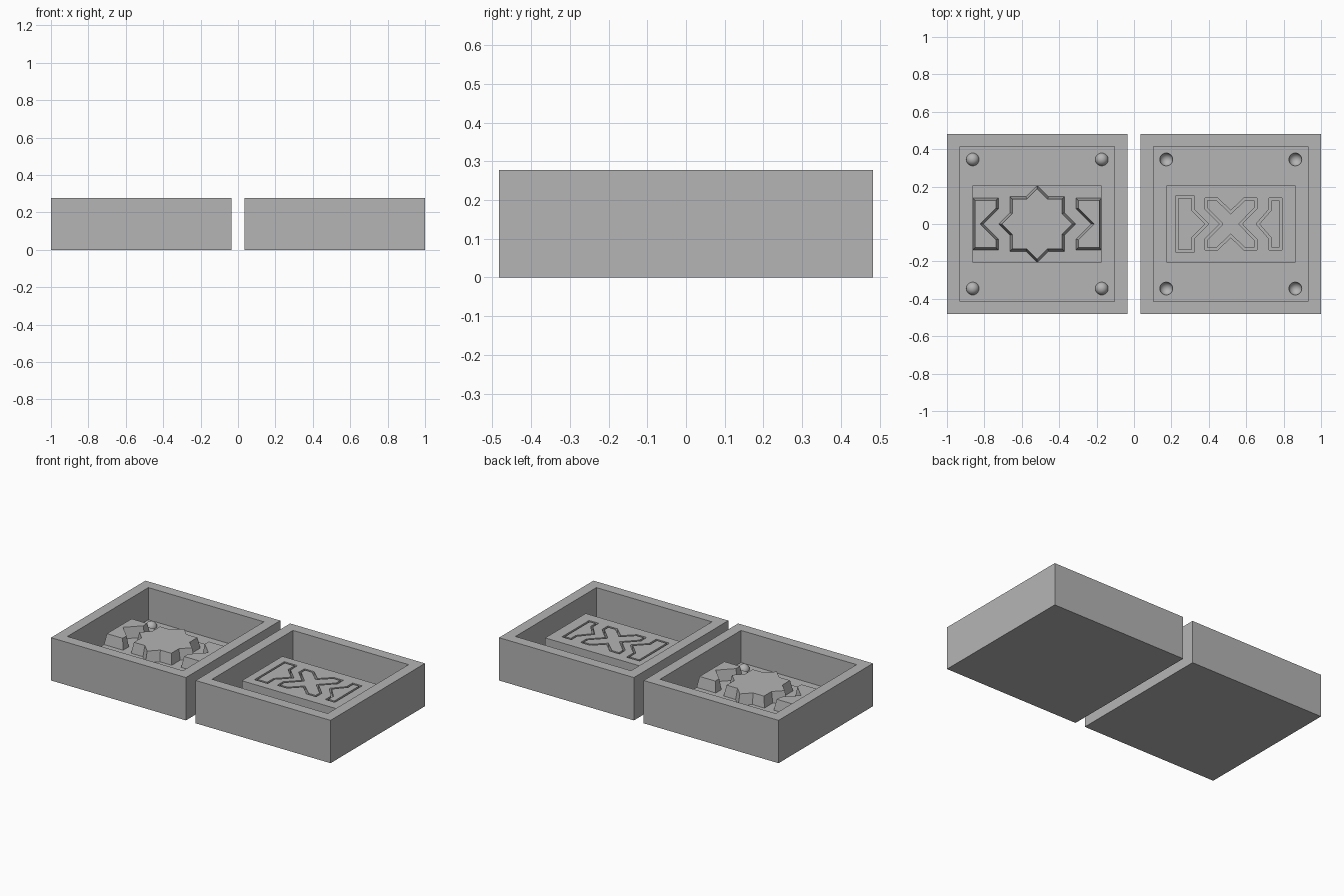
import bpy, bmesh, math
from mathutils import Vector

if "Cube" in bpy.data.objects:
    bpy.data.objects.remove(bpy.data.objects["Cube"])

U = 0.069            # wall thickness, the basic unit
CX = 0.5175          # tray centre distance from the middle
HX, HY, H = 0.4825, 0.4825, 0.277
GAP = 0.013          # line width of the pattern

grey = bpy.data.materials.new("grey plastic")
grey.diffuse_color = (0.46, 0.46, 0.46, 1)
grey.use_nodes = True
grey.node_tree.nodes["Principled BSDF"].inputs["Base Color"].default_value = grey.diffuse_color


def finish(name, bm):
    bmesh.ops.recalc_face_normals(bm, faces=bm.faces[:])
    me = bpy.data.meshes.new(name)
    bm.to_mesh(me)
    bm.free()
    me.materials.append(grey)
    ob = bpy.data.objects.new(name, me)
    bpy.context.collection.objects.link(ob)
    return ob


def box(name, cx, hx, hy, z0, z1):
    bm = bmesh.new()
    bmesh.ops.create_cube(bm, size=1)
    for v in bm.verts:
        v.co = (cx + v.co.x * 2 * hx, v.co.y * 2 * hy, z0 + (v.co.z + 0.5) * (z1 - z0))
    return finish(name, bm)


def ball(name, x, y, z, r):
    bm = bmesh.new()
    bmesh.ops.create_uvsphere(bm, u_segments=32, v_segments=16, radius=r)
    bmesh.ops.translate(bm, verts=bm.verts[:], vec=(x, y, z))
    for f in bm.faces:
        f.smooth = True
    return finish(name, bm)


def cut(ob, cutter):
    m = ob.modifiers.new("cut", 'BOOLEAN')
    m.operation, m.solver, m.object = 'DIFFERENCE', 'EXACT', cutter
    bpy.context.view_layer.objects.active = ob
    bpy.ops.object.modifier_apply(modifier=m.name)
    bpy.data.objects.remove(cutter)


def inset(pts, d):
    """Offset a counter-clockwise outline inwards by d."""
    out = []
    for i, p in enumerate(pts):
        p = Vector(p)
        a = (p - Vector(pts[i - 1])).normalized()
        b = (Vector(pts[(i + 1) % len(pts)]) - p).normalized()
        na, nb = Vector((-a.y, a.x)), Vector((-b.y, b.x))
        out.append(p + (na + nb) * d / (1 + na.dot(nb)))
    return out


def skin(bm, a, b):
    for i in range(len(a)):
        j = (i + 1) % len(a)
        bm.faces.new((a[i], a[j], b[j], b[i]))


def raised(name, pts, cx, z0, z1):
    """Solid with slightly drafted sides."""
    bm = bmesh.new()
    lo = [bm.verts.new((cx + p[0], p[1], z0)) for p in pts]
    hi = [bm.verts.new((cx + p[0], p[1], z1)) for p in inset(pts, GAP)]
    skin(bm, lo, hi)
    bm.faces.new(lo)
    bm.faces.new(hi)
    return finish(name, bm)


def channel(pts, cx, z0, z1):
    """Closed ring used to engrave an outline."""
    bm = bmesh.new()
    rings = [[bm.verts.new((cx + p[0], p[1], z)) for p in loop]
             for loop, z in ((pts, z0), (pts, z1), (inset(pts, GAP), z1), (inset(pts, GAP), z0))]
    for k in range(4):
        skin(bm, rings[k], rings[(k + 1) % 4])
    return finish("channel_cutter", bm)


def mirror_y(half):
    """Complete an outline from its lower half (y <= 0)."""
    return half + [(x, -y) for x, y in reversed(half) if y != 0]


def mirror_x(pts):
    return [(-x, y) for x, y in reversed(pts)]


# trays: open boxes with a round hole in the front wall
trays = {}
for side, s in (("left", -1), ("right", 1)):
    tray = box(side + "_tray", s * CX, HX, HY, 0, H)
    cut(tray, box("cavity_cutter", s * CX, HX - U, HY - U, U, H + 0.1))
    bm = bmesh.new()
    bmesh.ops.create_cone(bm, cap_ends=True, segments=48, radius1=U, radius2=U, depth=0.1)
    for v in bm.verts:
        v.co = (s * CX + v.co.x, v.co.z - HY + 0.01, H / 2 + v.co.y)
    cut(tray, finish("hole_cutter", bm))
    trays[side] = tray

# registration knobs on the left, matching dimples on the right
for i in (-1, 1):
    for j in (-1, 1):
        ball("knob", -CX + i * 5 * U, j * 5 * U, U, U / 2)
        cut(trays["right"], ball("dimple_cutter", CX + i * 5 * U, j * 5 * U, U, U / 2))
for tray in trays.values():
    bpy.context.view_layer.objects.active = tray
    tray.select_set(True)
bpy.ops.object.shade_smooth_by_angle(angle=math.radians(25))

# left plate with raised star and side pieces
PZ = 2 * U
box("left_plate", -CX, 5 * U, 3 * U, U - 0.005, PZ)
R, r = 3 * U, 3 * U * math.sqrt(2) * math.sqrt(1 - math.sqrt(0.5)) / math.sqrt(2)
r = 3 * U * math.cos(math.pi / 4) / math.cos(math.pi / 8)
star = [((R if k % 2 == 0 else r) * math.cos(k * math.pi / 8),
         (R if k % 2 == 0 else r) * math.sin(k * math.pi / 8)) for k in range(16)]
raised("star", star, -CX, PZ - 0.003, 3 * U)
piece = mirror_y([(-0.345, -0.139), (-0.207, -0.139), (-0.207, -0.08), (-0.287, 0)])
raised("side_piece", piece, -CX, PZ - 0.003, 3 * U)
raised("side_piece", mirror_x(piece), -CX, PZ - 0.003, 3 * U)

# right plate with engraved outlines
plate = box("right_plate", CX, 5 * U, 3 * U, U - 0.005, 3 * U)
cross_low = [(-0.139, -0.08), (-0.139, -0.139), (-0.07, -0.139), (0, -0.072),
             (0.07, -0.139), (0.139, -0.139), (0.139, -0.08), (0.06, 0)]
cross = mirror_y(cross_low) + [(-0.06, 0)]
left_arrow = mirror_y([(-0.293, -0.152), (-0.198, -0.152), (-0.198, -0.08), (-0.118, 0)])
right_arrow = mirror_x(mirror_y([(-0.273, -0.139), (-0.205, -0.139),
                                 (-0.205, -0.08), (-0.135, 0)]))
for shape in (cross, left_arrow, right_arrow):
    cut(plate, channel(shape, CX, 3 * U - 0.03, 3 * U + 0.03))
